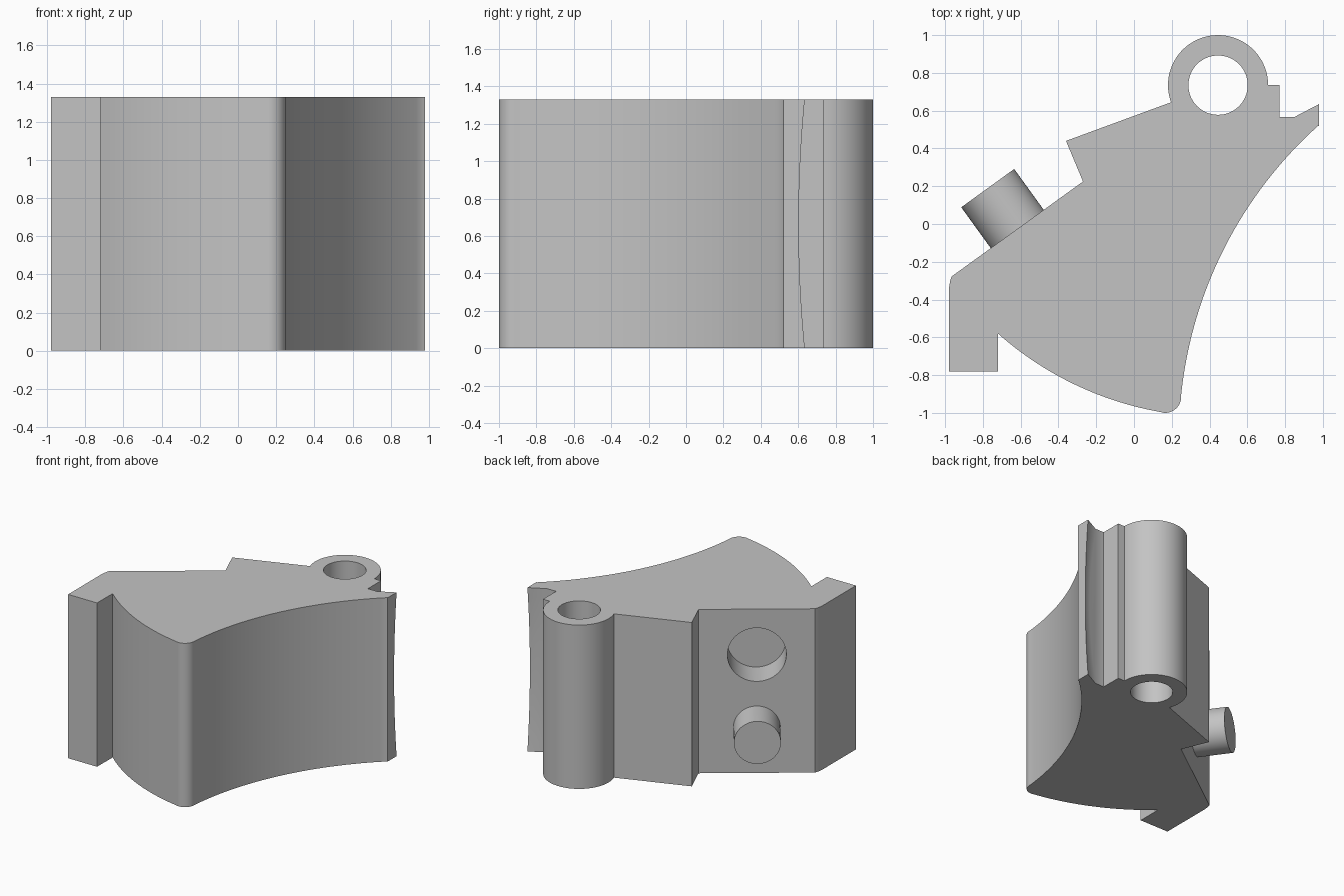
import bpy, bmesh
from math import cos, sin, radians
from mathutils import Vector

default = bpy.data.objects.get("Cube")
if default:
    bpy.data.objects.remove(default, do_unlink=True)

HEIGHT = 1.33
LAYERS = 16
PIVOT = (0.445, 0.735)
FACE_NORMAL = Vector((-0.586, 0.81, 0))
FACE_CENTRE = Vector((-0.618, -0.0265, 0))

grey = bpy.data.materials.new("plain grey")
grey.use_nodes = True
grey.diffuse_color = (0.55, 0.55, 0.55, 1)
grey.node_tree.nodes["Principled BSDF"].inputs["Base Color"].default_value = (0.55, 0.55, 0.55, 1)


def arc(centre, radius, start, end, steps):
    """Points along a circular arc, angles in degrees."""
    angles = [radians(start + (end - start) * i / steps) for i in range(steps + 1)]
    return [(centre[0] + radius * cos(a), centre[1] + radius * sin(a)) for a in angles]


def outline(bow):
    """Plan outline, anticlockwise; bow hollows the fin's sloping face."""
    points = [(-0.98, -0.78), (-0.72, -0.78)]
    points += arc(PIVOT, 1.757, -131.5, -100, 24)          # convex front
    points += arc((0.165, -0.915), 0.085, -95, 0, 8)       # rounded nose
    points += arc((2.458, -1.132), 2.22, 174, 132, 32)     # concave side
    points += [(0.98, 0.52), (0.98, 0.635 - 0.032 * bow),  # fin and step
               (0.85 + 0.055 * bow, 0.567), (0.77, 0.567), (0.77, 0.735)]
    points += arc(PIVOT, 0.265, 0, 200, 48)                # hinge barrel
    points += [(-0.36, 0.44), (-0.27, 0.225), (-0.966, -0.278),
               (-0.973, -0.30), (-0.979, -0.335), (-0.98, -0.37)]
    return points


def finish(name, bm):
    bmesh.ops.recalc_face_normals(bm, faces=bm.faces[:])
    mesh = bpy.data.meshes.new(name)
    bm.to_mesh(mesh)
    bm.free()
    mesh.materials.append(grey)
    obj = bpy.data.objects.new(name, mesh)
    bpy.context.collection.objects.link(obj)
    return obj


def cylinder(name, radius, start, end):
    """Capped cylinder between two points."""
    axis = end - start
    bm = bmesh.new()
    bmesh.ops.create_cone(bm, cap_ends=True, segments=64, radius1=radius,
                          radius2=radius, depth=axis.length)
    obj = finish(name, bm)
    obj.rotation_mode = 'QUATERNION'
    obj.rotation_quaternion = axis.to_track_quat('Z', 'Y')
    obj.location = (start + end) / 2
    return obj


def activate(obj):
    bpy.ops.object.select_all(action='DESELECT')
    obj.select_set(True)
    bpy.context.view_layer.objects.active = obj


def cut(obj, cutter):
    cutter.hide_render = True
    mod = obj.modifiers.new("cut", 'BOOLEAN')
    mod.operation = 'DIFFERENCE'
    mod.solver = 'EXACT'
    mod.object = cutter
    activate(obj)
    bpy.ops.object.modifier_apply(modifier=mod.name)
    bpy.data.objects.remove(cutter, do_unlink=True)


# Main body: stacked outlines joined into a solid
bm = bmesh.new()
rings = []
for i in range(LAYERS + 1):
    t = i / LAYERS
    bow = 1 - (2 * t - 1) ** 2
    rings.append([bm.verts.new((x, y, t * HEIGHT)) for x, y in outline(bow)])
for low, high in zip(rings, rings[1:]):
    for j in range(len(low)):
        k = (j + 1) % len(low)
        bm.faces.new((low[j], low[k], high[k], high[j]))
bm.faces.new(rings[0][::-1])
bm.faces.new(rings[-1])
bmesh.ops.remove_doubles(bm, verts=bm.verts[:], dist=0.0005)
bmesh.ops.dissolve_limit(bm, angle_limit=0.002, verts=bm.verts[:], edges=bm.edges[:])
body = finish("body", bm)

# Hinge bore through the barrel
cut(body, cylinder("bore_cutter", 0.157, Vector((*PIVOT, -0.2)), Vector((*PIVOT, HEIGHT + 0.2))))

# Round socket, upper on the slanted face
socket = FACE_CENTRE + Vector((0, 0, 0.96))
cut(body, cylinder("socket_cutter", 0.217, socket - FACE_NORMAL * 0.25, socket + FACE_NORMAL * 0.1))

# Round peg, lower on the slanted face
base = FACE_CENTRE + Vector((0, 0, 0.37))
peg = cylinder("peg", 0.173, base - FACE_NORMAL * 0.02, base + FACE_NORMAL * 0.267)

for part in (body, peg):
    activate(part)
    bpy.ops.object.shade_smooth_by_angle(angle=radians(30))
